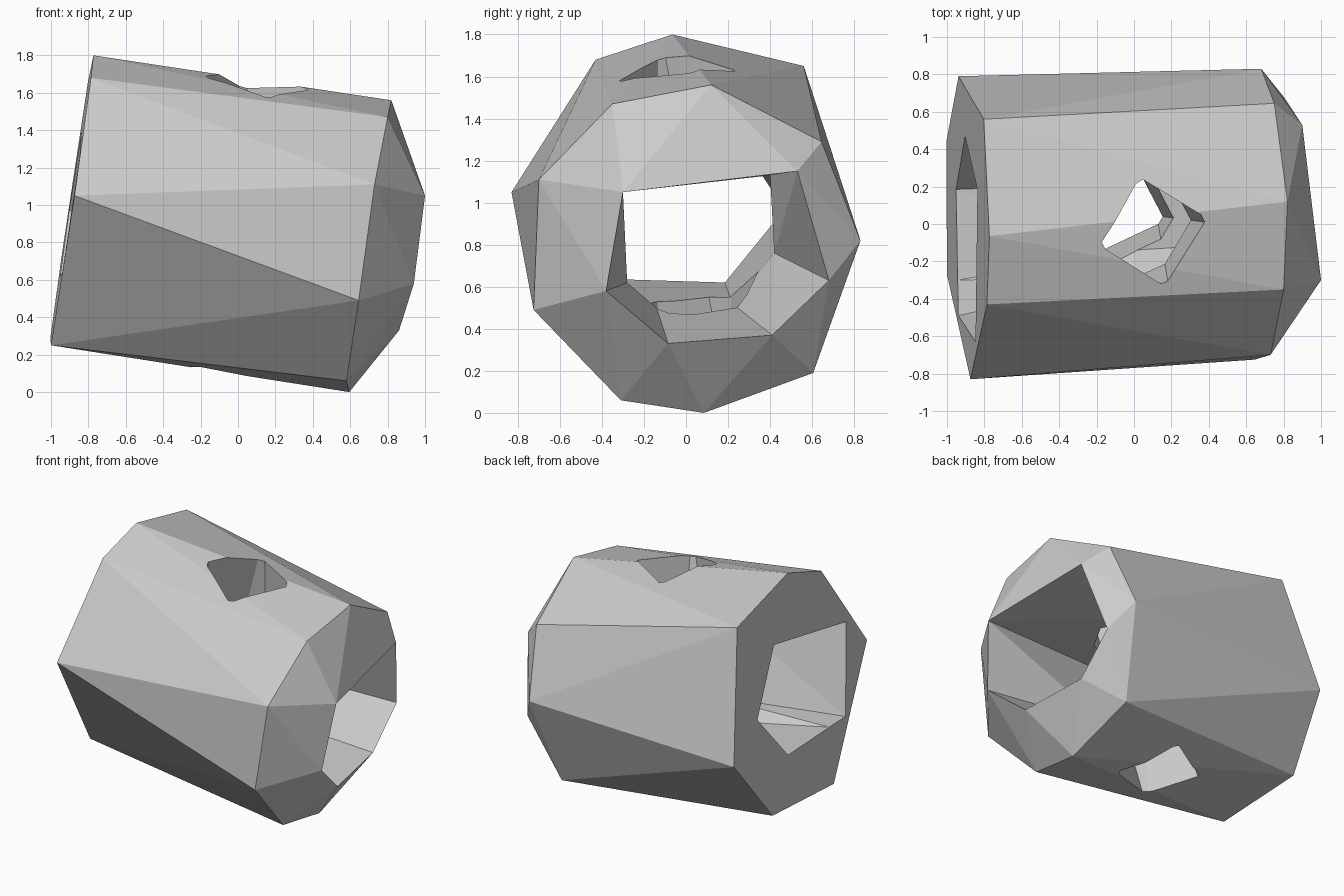
import bpy, bmesh
from mathutils import Vector

if "Cube" in bpy.data.objects:
    bpy.data.objects.remove(bpy.data.objects["Cube"])


# The two tilted end planes: give x for a (y, z) position
def left(y, z):
    return Vector((-1 + 0.148 * (z - 0.25) - 0.013 * (y + 0.27), y, z))


def right(y, z):
    return Vector((1 - 0.139 * (y + 0.3) + 0.151 * (z - 1.05), y, z))


def finish(bm, name):
    bmesh.ops.recalc_face_normals(bm, faces=bm.faces[:])
    mesh = bpy.data.meshes.new(name)
    bm.to_mesh(mesh)
    bm.free()
    ob = bpy.data.objects.new(name, mesh)
    bpy.context.collection.objects.link(ob)
    return ob


def loft(rings, name):
    """Closed solid through matching rings of points."""
    bm = bmesh.new()
    vs = [[bm.verts.new(p) for p in ring] for ring in rings]
    n = len(rings[0])
    for r0, r1 in zip(vs, vs[1:]):
        for i in range(n):
            j = (i + 1) % n
            bm.faces.new((r0[i], r0[j], r1[j], r1[i]))
    bm.faces.new(vs[0])
    bm.faces.new(vs[-1][::-1])
    bmesh.ops.triangulate(bm, faces=bm.faces[:])
    return finish(bm, name)


# Faceted outer bead: flat left end, wide shoulder ring, narrower right rim
left_end = [left(*p) for p in ((-0.065, 1.8), (-0.43, 1.68), (-0.83, 1.05), (-0.27, 0.25),
                               (0.44, 0.29), (0.79, 0.76), (0.56, 1.65))]
shoulder = [(0.82, 0.12, 1.56), (0.80, -0.35, 1.47), (0.73, -0.70, 1.11),
            (0.645, -0.725, 0.49), (0.58, -0.31, 0.06), (0.595, 0.085, 0),
            (0.575, 0.605, 0.19), (0.68, 0.83, 0.82), (0.75, 0.645, 1.29)]
right_rim = [right(*p) for p in ((-0.30, 1.05), (0.53, 1.15), (0.68, 0.63),
                                 (0.41, 0.37), (-0.085, 0.33), (-0.38, 0.58))]
bm = bmesh.new()
for p in left_end + shoulder + right_rim:
    bm.verts.new(p)
bmesh.ops.convex_hull(bm, input=bm.verts[:])
bmesh.ops.dissolve_limit(bm, angle_limit=0.005, verts=bm.verts[:], edges=bm.edges[:])
bead = finish(bm, "bead_body")

# Lengthwise tunnel with a slight waist
waist = [Vector((0, y, z)) for y, z in ((-0.46, 1.15), (0.40, 1.13), (0.42, 0.76),
                                        (0.22, 0.52), (-0.14, 0.50), (-0.28, 0.62))]
left_rim = [left(*p) for p in ((-0.63, 1.25), (0.185, 1.39), (0.47, 0.97),
                               (0.185, 0.62), (-0.30, 0.635), (-0.49, 0.64))]
out = Vector((0.2, 0, 0))
tunnel = loft([[p + out for p in right_rim], right_rim, waist, left_rim,
               [p - out for p in left_rim]], "tunnel_cutter")

# Small slanted cross hole from top to bottom
top = [Vector(p) for p in ((0.05, 0.235, 1.655), (0.38, 0.01, 1.63),
                           (0.145, -0.32, 1.58), (-0.17, -0.10, 1.707))]
base = [Vector(p) for p in ((-0.05, 0.40, 0.18), (0.15, 0.04, 0.05),
                            (-0.20, -0.156, 0.14), (-0.40, 0.18, 0.16))]
cross = loft([[t.lerp(b, -0.12) for t, b in zip(top, base)],
              [t.lerp(b, 1.12) for t, b in zip(top, base)]], "cross_hole_cutter")

# Cut both holes, then drop the cutters
bpy.context.view_layer.objects.active = bead
for cutter in (tunnel, cross):
    cutter.hide_render = True
    mod = bead.modifiers.new(cutter.name, 'BOOLEAN')
    mod.operation = 'DIFFERENCE'
    mod.solver = 'EXACT'
    mod.object = cutter
    bpy.ops.object.modifier_apply(modifier=mod.name)
    bpy.data.objects.remove(cutter)
